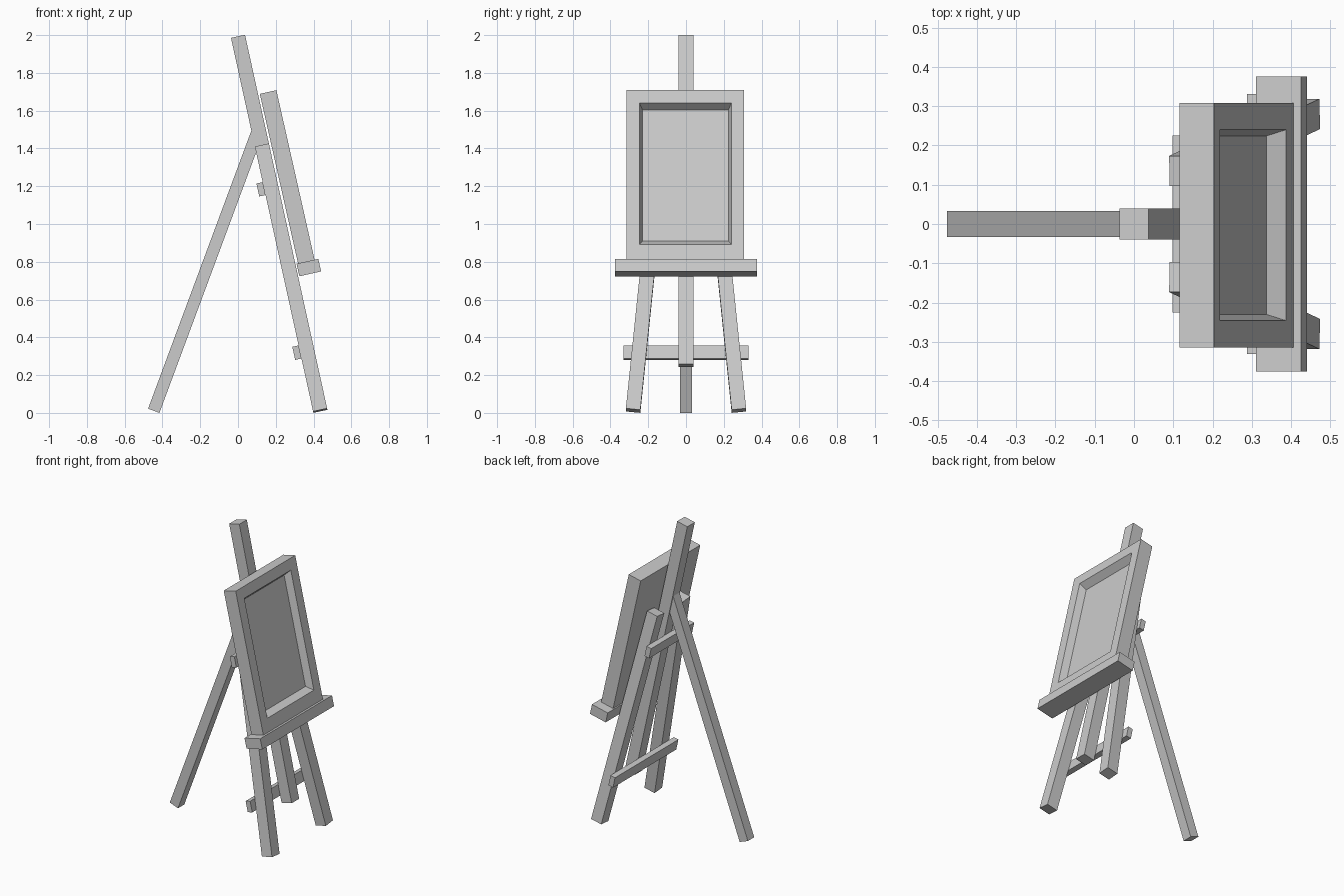
import bpy, bmesh, math
from mathutils import Matrix, Vector

if "Cube" in bpy.data.objects:
    bpy.data.objects.remove(bpy.data.objects["Cube"])


def finish(name, bm, matrix):
    bmesh.ops.recalc_face_normals(bm, faces=bm.faces[:])
    mesh = bpy.data.meshes.new(name)
    bm.to_mesh(mesh)
    bm.free()
    ob = bpy.data.objects.new(name, mesh)
    bpy.context.collection.objects.link(ob)
    ob.matrix_world = matrix
    return ob


def box(name, size, centre, frame):
    """Box of given size, placed in a leaning frame (x = forward, z = up the slope)."""
    bm = bmesh.new()
    bmesh.ops.create_cube(bm, size=1)
    bmesh.ops.scale(bm, vec=size, verts=bm.verts)
    return finish(name, bm, frame @ Matrix.Translation(centre))


def lean(deg):
    return Matrix.Rotation(math.radians(-deg), 4, 'Y')


def span(name, x, y, z, frame):
    size = Vector((x[1] - x[0], y[1] - y[0], z[1] - z[0]))
    mid = Vector((x[0] + x[1], y[0] + y[1], z[0] + z[1])) / 2
    return box(name, size, mid, frame)


stand = lean(12.4)
rest = lean(12.7)

# Central mast
span("mast", (.39, .466), (-.039, .039), (.163, 1.947), stand)

# Splayed front legs
for side, label in ((-1, "left"), (1, "right")):
    top = Vector((.428, side * .135, 1.354))
    foot = Vector((.428, side * .28, -.0817))
    d = top - foot
    frame = stand @ Matrix.Translation((top + foot) / 2) @ \
        Matrix.Rotation(-math.atan2(d.y, d.z), 4, 'X')
    box("front_leg_" + label, (.076, .077, d.length), (0, 0, 0), frame)

# Cross bars behind the legs
span("upper_crossbar", (.356, .39), (-.225, .225), (1.095, 1.165), stand)
span("lower_crossbar", (.356, .39), (-.331, .331), (.209, .28), stand)

# Rear prop leg
foot, top = Vector((-.446, 0, .0112)), Vector((.101, 0, 1.484))
d = top - foot
prop = Matrix.Translation((foot + top) / 2) @ \
    Matrix.Rotation(math.atan2(d.x, d.z), 4, 'Y')
box("rear_leg", (.064, .066, d.length), (0, 0, 0), prop)

# Tray
span("tray", (.476, .594), (-.375, .375), (.634, .702), rest)

# Framed picture: rectangular rings from back to recessed panel
# each ring: depth, half width, bottom, top
rings = [(.484, .311, .702, 1.622), (.5737, .311, .702, 1.622),
         (.5737, .243, .785, 1.552), (.5285, .227, .813, 1.524)]
bm = bmesh.new()
loops = [[bm.verts.new((n, y * w - .003, z))
          for y, z in ((-1, lo), (1, lo), (1, hi), (-1, hi))]
         for n, w, lo, hi in rings]
for a, b in zip(loops, loops[1:]):
    for i in range(4):
        j = (i + 1) % 4
        bm.faces.new((a[i], a[j], b[j], b[i]))
bm.faces.new(loops[0])
bm.faces.new(loops[-1])
finish("framed_picture", bm, rest)
